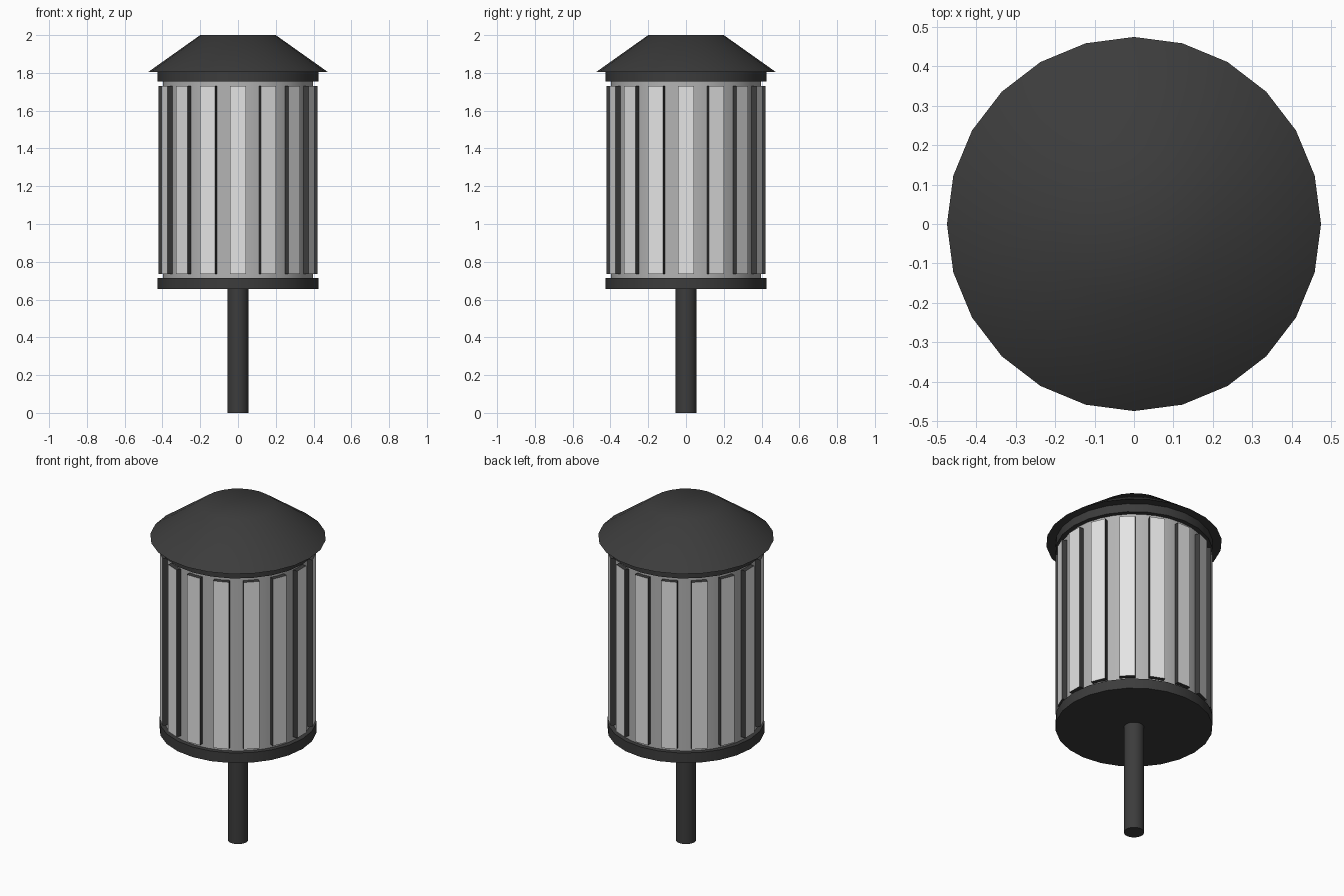
import bpy, bmesh, math
from mathutils import Matrix

if "Cube" in bpy.data.objects:
    bpy.data.objects.remove(bpy.data.objects["Cube"])


def material(name, v):
    m = bpy.data.materials.new(name)
    m.diffuse_color = (v, v, v, 1)
    m.use_nodes = True
    m.node_tree.nodes["Principled BSDF"].inputs["Base Color"].default_value = m.diffuse_color
    return m


dark = material("dark metal", 0.045)
light = material("light slat", 0.78)
grey = material("grey drum", 0.45)


def finish(name, bm, mats):
    bmesh.ops.recalc_face_normals(bm, faces=bm.faces)
    me = bpy.data.meshes.new(name)
    bm.to_mesh(me)
    bm.free()
    for m in mats:
        me.materials.append(m)
    ob = bpy.data.objects.new(name, me)
    bpy.context.collection.objects.link(ob)
    return ob


def lathe(name, r0, r1, z0, z1, mat, n=24, angle=30):
    bm = bmesh.new()
    bmesh.ops.create_cone(bm, cap_ends=True, segments=n, radius1=r0, radius2=r1,
                          depth=z1 - z0,
                          matrix=Matrix.Translation((0, 0, (z0 + z1) / 2)))
    ob = finish(name, bm, [mat])
    bpy.ops.object.select_all(action='DESELECT')
    ob.select_set(True)
    bpy.context.view_layer.objects.active = ob
    bpy.ops.object.shade_smooth_by_angle(angle=math.radians(angle))
    return ob


# pole, base plate, inner drum, upper ring and roof
lathe("pole", 0.055, 0.055, 0, 0.67, dark)
lathe("base_plate", 0.425, 0.425, 0.655, 0.715, dark)
lathe("inner_drum", 0.398, 0.398, 0.70, 1.77, grey, 32)
lathe("upper_ring", 0.425, 0.425, 1.755, 1.806, dark)
lathe("roof", 0.475, 0.20, 1.805, 2.0, dark, angle=60)

# sixteen upright slats: light outer faces, dark edges
bm = bmesh.new()
for i in range(16):
    rot = Matrix.Rotation(i * math.tau / 16, 4, 'Z')
    mat = rot @ Matrix.Translation((0.406, 0, 1.2325)) @ Matrix.Diagonal((0.03, 0.086, 0.995, 1))
    bmesh.ops.create_cube(bm, size=1, matrix=mat)
bmesh.ops.recalc_face_normals(bm, faces=bm.faces)
for f in bm.faces:
    c = f.calc_center_median()
    c.z = 0
    f.material_index = 0 if f.normal.dot(c.normalized()) > 0.9 else 1
finish("slats", bm, [light, dark])
